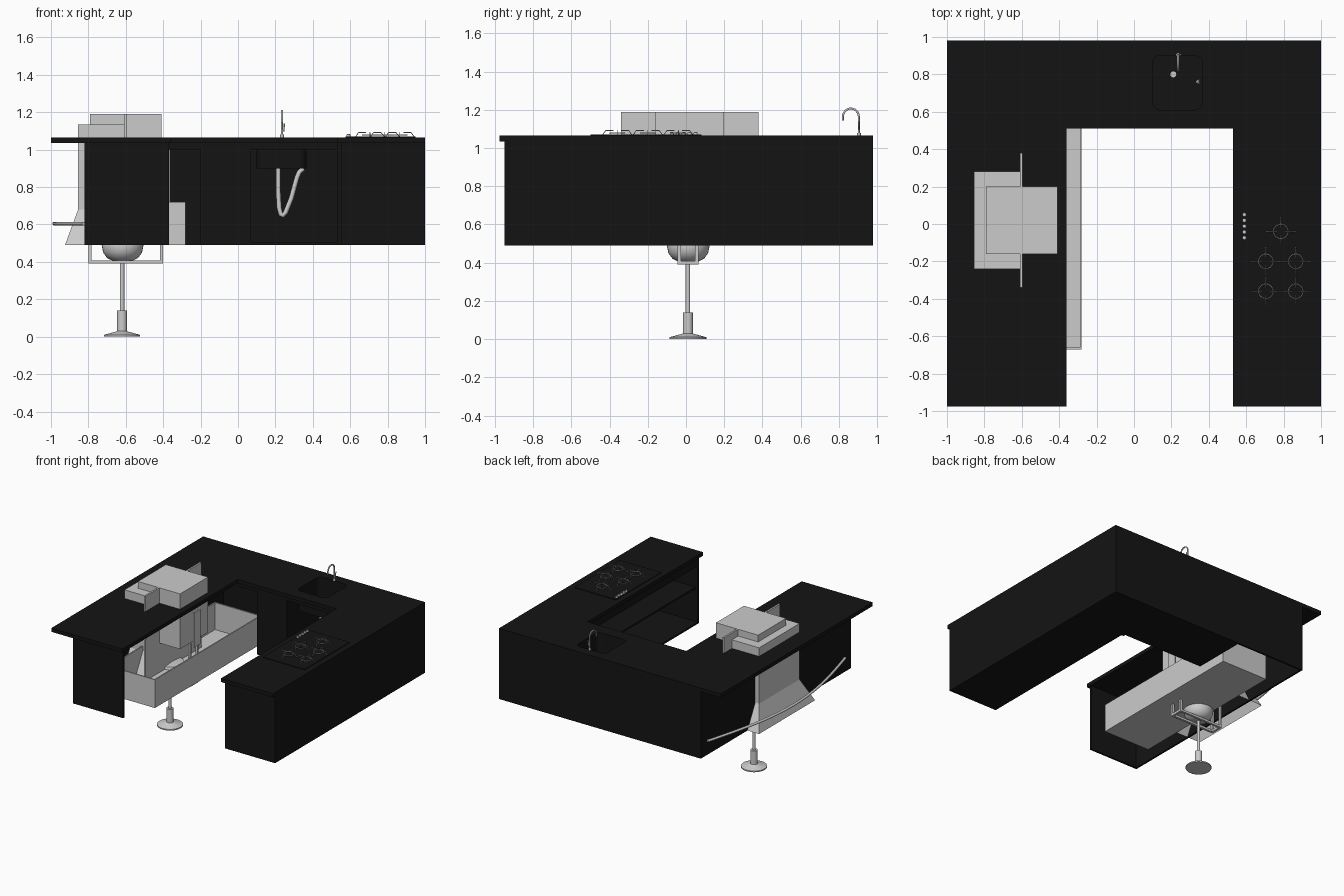
import bpy, bmesh, math
from mathutils import Vector

if "Cube" in bpy.data.objects:
    bpy.data.objects.remove(bpy.data.objects["Cube"])

black = bpy.data.materials.new("black_laminate")
black.diffuse_color = (0.007, 0.007, 0.007, 1)
black.use_nodes = True
black.node_tree.nodes["Principled BSDF"].inputs["Base Color"].default_value = black.diffuse_color


def finish(name, bm, mat=None, smooth=False):
    bmesh.ops.recalc_face_normals(bm, faces=bm.faces[:])
    me = bpy.data.meshes.new(name)
    bm.to_mesh(me)
    bm.free()
    ob = bpy.data.objects.new(name, me)
    bpy.context.collection.objects.link(ob)
    if mat:
        me.materials.append(mat)
    if smooth:
        bpy.ops.object.select_all(action='DESELECT')
        ob.select_set(True)
        bpy.context.view_layer.objects.active = ob
        bpy.ops.object.shade_smooth_by_angle(angle=math.radians(35))
    return ob


def box(name, x0, x1, y0, y1, z0, z1, mat=None):
    bm = bmesh.new()
    bmesh.ops.create_cube(bm, size=1)
    for v in bm.verts:
        v.co = ((x0 + x1) / 2 + v.co.x * (x1 - x0), (y0 + y1) / 2 + v.co.y * (y1 - y0),
                (z0 + z1) / 2 + v.co.z * (z1 - z0))
    return finish(name, bm, mat)


def prism(name, pts, vec, mat=None):
    bm = bmesh.new()
    f = bm.faces.new([bm.verts.new(p) for p in pts])
    r = bmesh.ops.extrude_face_region(bm, geom=[f])
    bmesh.ops.translate(bm, vec=Vector(vec), verts=[v for v in r['geom'] if isinstance(v, bmesh.types.BMVert)])
    return finish(name, bm, mat)


def lathe(name, profile, x, y, n=32):
    bm = bmesh.new()
    vs = [bm.verts.new((r, 0, z)) for r, z in profile]
    es = [bm.edges.new(p) for p in zip(vs, vs[1:])]
    bmesh.ops.spin(bm, geom=vs + es, cent=(0, 0, 0), axis=(0, 0, 1), angle=2 * math.pi, steps=n, use_duplicate=False)
    bmesh.ops.remove_doubles(bm, verts=bm.verts[:], dist=1e-5)
    bmesh.ops.translate(bm, vec=(x, y, 0), verts=bm.verts[:])
    return finish(name, bm, None, True)


def tube(name, pts, r, closed=False):
    cu = bpy.data.curves.new(name, 'CURVE')
    cu.dimensions = '3D'
    cu.bevel_depth = r
    cu.bevel_resolution = 3
    cu.use_fill_caps = True
    sp = cu.splines.new('POLY')
    sp.points.add(len(pts) - 1)
    for p, c in zip(sp.points, pts):
        p.co = (*c, 1)
    sp.use_cyclic_u = closed
    ob = bpy.data.objects.new(name, cu)
    bpy.context.collection.objects.link(ob)
    return ob


def rounded_rect(x0, x1, y0, y1, r, z, n=6):
    out = []
    for i, (cx, cy) in enumerate([(x1 - r, y1 - r), (x0 + r, y1 - r), (x0 + r, y0 + r), (x1 - r, y0 + r)]):
        for k in range(n + 1):
            a = math.pi / 2 * (i + k / n)
            out.append((cx + r * math.cos(a), cy + r * math.sin(a), z))
    return out


# U-shaped worktop with sink cut-out
u = [(-1, -.975), (-.36, -.975), (-.36, .51), (.53, .51), (.53, -.975), (1, -.975), (1, .98), (-1, .98)]
top = prism("worktop", [(x, y, 1.035) for x, y in u], (0, 0, .03), black)
cutter = prism("sink_cutter", rounded_rect(.1, .365, .61, .9, .04, .95), (0, 0, .2))
cutter.hide_render = True
cutter.hide_set(True)
m = top.modifiers.new("sink_hole", 'BOOLEAN')
m.operation = 'DIFFERENCE'
m.object = cutter

# Sink basin, open at the top
bm = bmesh.new()
lo = [bm.verts.new(p) for p in rounded_rect(.1, .365, .61, .9, .04, .9)]
hi = [bm.verts.new(p) for p in rounded_rect(.1, .365, .61, .9, .04, 1.06)]
bm.faces.new(lo)
for i in range(len(lo)):
    j = (i + 1) % len(lo)
    bm.faces.new((lo[i], lo[j], hi[j], hi[i]))
finish("sink_basin", bm, black)
lathe("drain", [(0, .9), (.016, .9), (.016, .906), (0, .906)], .21, .8, 20)

# Cabinet panels
T = .015
B = .49
H = 1.036
for name, *b in [
    ("left_back_wall", -.82, -.82 + T, -.95, .98, B, H),
    ("left_end_panel", -.82, -.37, -.95, -.95 + T, B, H),
    ("rear_wall", -.82, 1, .98 - T, .98, B, H),
    ("right_outer_wall", 1 - T, 1, -.95, .98, B, H),
    ("right_end_panel", .55, 1, -.95, -.95 + T, B, H),
    ("right_floor", .55, 1, -.95, .98, B, B + T),
    ("rear_floor", -.2, 1, .53, .98, B, B + T),
    ("right_shelf", .57, 1, -.95, .53, .77, .77 + T),
    ("right_top_rail", .55, .55 + T, -.95, .53, .96, H),
    ("rear_top_rail", -.37, .55, .53, .53 + T, 1.0, H),
    ("rear_left_front", -.2, .07, .53, .53 + T, B, H),
    ("rear_divider", .06, .07, .53, .98, B, H),
    ("corner_post", .53, .57, .51, .55, B, H),
]:
    box(name, *b, mat=black)

# Open drawer tray
x0, x1, y0, y1, w = -.7, -.28, -.67, .70, .01
box("tray_floor", x0, x1, y0, y1, B, B + .01)
box("tray_front", x1 - w, x1, y0, y1, B, .72)
box("tray_back", x0, x0 + w, y0, y1, B, .72)
box("tray_near_side", x0, x1, y0, y0 + w, B, .72)
box("tray_far_side", x0, x1, y1 - w, y1, B, .72)
box("thin_divider", -.376, -.364, -.04, .04, .72, 1.0)

# Flared hood, its back plate and the box on the other side
prism("hood_body", [(-.855, -.24, .68), (-.6, -.24, .68), (-.6, .28, .68), (-.855, .28, .68)], (0, 0, .455))
bm = bmesh.new()
lo = [bm.verts.new((x, y, B)) for x, y in ((-.925, -.34), (-.6, -.34), (-.6, .38), (-.925, .38))]
hi = [bm.verts.new((x, y, .68)) for x, y in ((-.855, -.24), (-.6, -.24), (-.6, .28), (-.855, .28))]
for i in range(4):
    j = (i + 1) % 4
    bm.faces.new((lo[i], lo[j], hi[j], hi[i]))
finish("hood_flare", bm)
box("hood_plate", -.61, -.596, -.34, .38, B, 1.19)
box("inner_box", -.79, -.41, -.16, .2, .74, 1.19)

# Curved foot rail
R = [(-.825 - .158 * math.sin(math.pi * i / 24), .9 - 1.77 * i / 24, .605) for i in range(25)]
tube("foot_rail", R, .01)

# Bracket under the cabinet
for y in (-.036, .056):
    box("bracket_bar", -.8, -.4, y - .009, y + .009, .39, .408)
    for x in (-.791, -.409):
        box("bracket_upright", x - .009, x + .009, y - .009, y + .009, .39, .74)
for x in (-.791, -.409):
    box("bracket_cross", x - .009, x + .009, -.045, .065, .39, .408)

# Pedestal stool
lathe("stool_base", [(0, 0), (.096, 0), (.096, .01), (.03, .028), (.027, .03), (.027, .14), (.012, .14),
                     (.012, .41), (0, .41)], -.62, .01)
lathe("stool_seat", [(0, .405), (.05, .405), (.082, .42), (.104, .45), (.112, .49), (.1, .52), (0, .53)], -.617, .012)

# Sink waste pipe
P = [(.215, .9), (.215, .78), (.22, .69), (.228, .655), (.24, .648), (.255, .665), (.285, .74), (.315, .85),
     (.328, .88), (.35, .9)]
tube("waste_pipe", [(x, .76, z) for x, z in P], .013)

# Tap
arc = [(.235, .863 + .042 * math.cos(math.pi * i / 12), 1.162 + .045 * math.sin(math.pi * i / 12)) for i in range(13)]
tube("tap_spout", [(.235, .905, 1.06)] + arc + [(.235, .821, 1.145)], .0055)
tube("tap_handle", [(.235, .905, 1.1), (.245, .905, 1.1), (.248, .905, 1.14)], .004)
lathe("tap_collar", [(0, 1.064), (.01, 1.064), (.01, 1.08), (0, 1.08)], .235, .905, 16)

# Hob with burners and knobs
box("hob_plate", .575, .95, -.5, .08, 1.06, 1.07, black)
for bx, by in ((.785, -.04), (.705, -.2), (.865, -.2), (.705, -.36), (.865, -.36)):
    ring = [(bx + .039 * math.cos(a * math.pi / 14), by + .039 * math.sin(a * math.pi / 14), 1.078) for a in range(28)]
    tube("burner_ring", ring, .003, True)
    for k in range(4):
        c, s = round(math.cos(k * math.pi / 2)), round(math.sin(k * math.pi / 2))
        tube("grate_arm", [(bx + c * d, by + s * d, z) for d, z in ((.02, 1.092), (.06, 1.092), (.076, 1.07))], .0022)
for k in range(5):
    lathe("knob", [(0, 1.07), (.011, 1.07), (.01, 1.082), (0, 1.084)], .59, .05 - .031 * k, 16)
